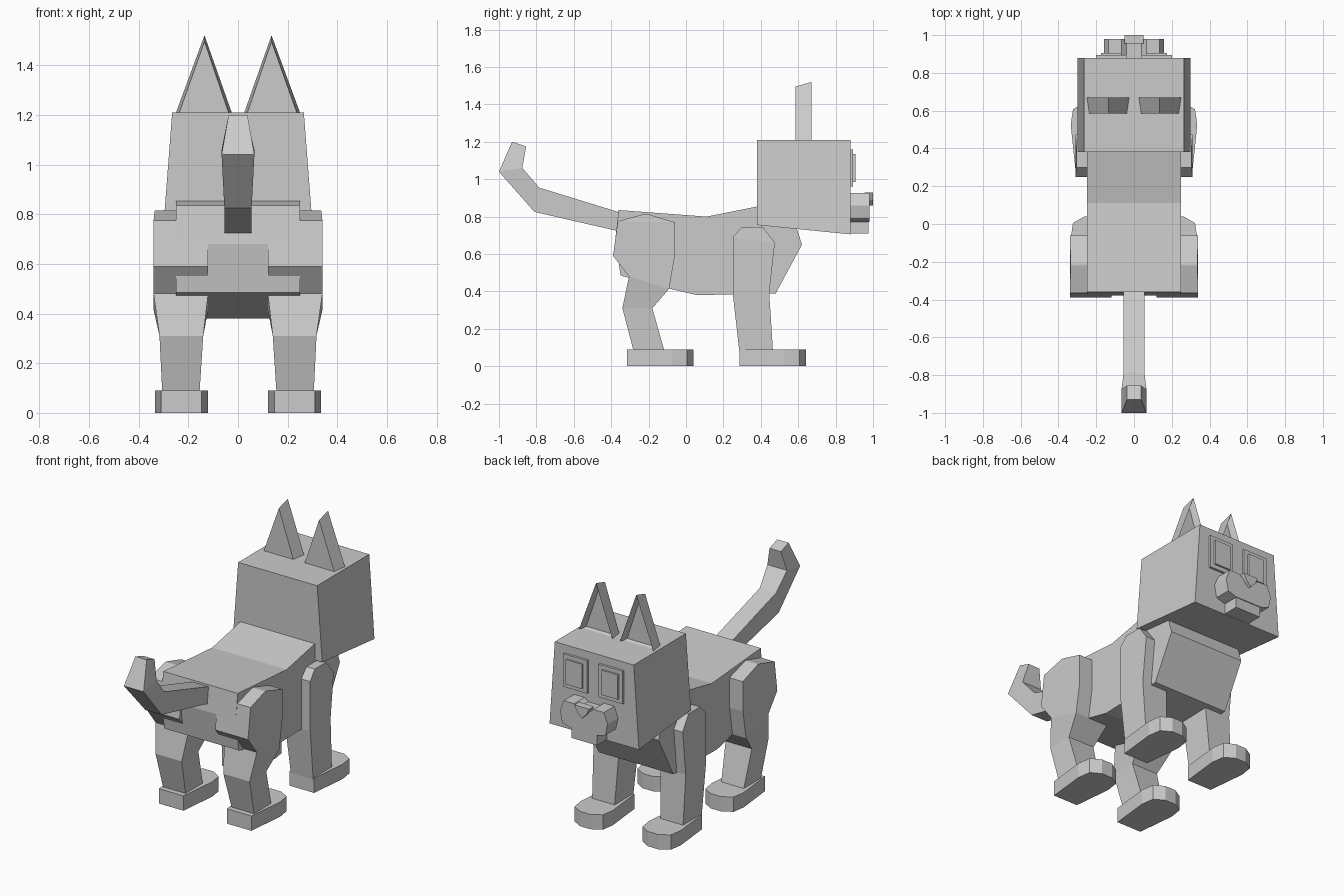
import bpy, bmesh

cube = bpy.data.objects.get("Cube")
if cube:
    bpy.data.objects.remove(cube, do_unlink=True)

grey = bpy.data.materials.new("plain grey")
grey.use_nodes = True
grey.diffuse_color = (0.6, 0.6, 0.6, 1)
grey.node_tree.nodes["Principled BSDF"].inputs["Base Color"].default_value = grey.diffuse_color


def loft(name, rings, mirror=False, inset=None):
    """Skin a row of matching rings and cap both ends; optionally recess the last cap."""
    bm = bmesh.new()
    rows = [[bm.verts.new(p) for p in ring] for ring in rings]
    n = len(rows[0])
    for a, b in zip(rows, rows[1:]):
        for i in range(n):
            j = (i + 1) % n
            bm.faces.new((a[i], a[j], b[j], b[i]))
    bm.faces.new(rows[0])
    end = bm.faces.new(rows[-1])
    bmesh.ops.recalc_face_normals(bm, faces=bm.faces)
    if inset:
        bmesh.ops.inset_region(bm, faces=[end], thickness=inset[0])
        bmesh.ops.translate(bm, verts=end.verts, vec=(0, -inset[1], 0))
    mesh = bpy.data.meshes.new(name)
    bm.to_mesh(mesh)
    bm.free()
    mesh.materials.append(grey)
    obj = bpy.data.objects.new(name, mesh)
    bpy.context.collection.objects.link(obj)
    if mirror:
        obj.modifiers.new("Mirror", 'MIRROR')
    return obj


def strip(name, stations, mirror=False):
    """Four-sided limb: each station is back (y, z), front (y, z), x from, x to."""
    loft(name, [[(x0, yb, zb), (x1, yb, zb), (x1, yf, zf), (x0, yf, zf)]
                for yb, zb, yf, zf, x0, x1 in stations], mirror)


def plate(name, outline, y0, y1, mirror=False):
    """Outline in x, z pushed along y."""
    loft(name, [[(x, y, z) for x, z in outline] for y in (y0, y1)], mirror)


def rect(x0, x1, z0, z1):
    return [(x0, z0), (x1, z0), (x1, z1), (x0, z1)]


# Body: side profile extruded across
side = [(-.36, .835), (.11, .80), (.385, .855), (.57, .89), (.585, .76), (.62, .65),
        (.48, .39), (.06, .38), (-.09, .415), (-.35, .485), (-.378, .68)]
loft("body", [[(x, y, z) for y, z in side] for x in (-.25, .25)])

# Head: box tapering to the top, with a sloping underside
strip("head", [(.38, .755, .88, .705, -.30, .30), (.38, 1.21, .88, 1.21, -.265, .265)])

# Ears with recessed fronts
loft("ear", [[(.035, .585, 1.2), (.24, .585, 1.2), (.135, .585, 1.495)],
             [(.022, .67, 1.2), (.253, .67, 1.2), (.135, .67, 1.52)]],
     mirror=True, inset=(.03, .04))

# Eyes
plate("eye_surround", rect(.04, .20, .96, 1.16), .87, .894, True)
plate("eye", rect(.065, .175, .985, 1.135), .89, .905, True)

# Muzzle, nose and jaw
half = [(.04, .905), (.065, .925), (.135, .925), (.16, .86), (.145, .79), (.09, .772)]
plate("muzzle", half + [(-x, z) for x, z in reversed(half)], .87, .98)
plate("nose", [(-.05, .93), (.05, .93), (.03, .89), (0, .86), (-.03, .89)], .955, 1)
plate("jaw", rect(-.085, .085, .71, .775), .87, .975)

# Legs
strip("hind_leg", [(-.22, .815, -.21, .815, .13, .335), (-.365, .775, -.06, .77, .12, .34),
                   (-.39, .59, -.06, .59, .12, .34), (-.305, .48, -.09, .415, .12, .34),
                   (-.34, .31, -.18, .31, .14, .316), (-.28, .08, -.115, .08, .155, .305)], True)
strip("front_leg", [(.30, .745, .41, .745, .13, .305), (.25, .69, .475, .66, .13, .31),
                    (.25, .39, .445, .39, .14, .31), (.285, .08, .465, .08, .155, .305)], True)

# Paws: shared outline, wide towards the toes
half_paw = [(.082, 0), (.107, .24), (.095, .32), (.035, .355)]
paw = half_paw + [(-x, y) for x, y in reversed(half_paw)]
for name, start in (("front_paw", .287), ("hind_paw", -.315)):
    loft(name, [[(.228 + x, start + y, z) for x, y in paw] for z in (0, .09)], True)

# Tail with upturned tip
strip("tail", [(-.33, .715, -.33, .815, -.055, .055), (-.81, .825, -.785, .955, -.055, .055),
               (-1, 1.04, -.875, 1.06, -.066, .066), (-.93, 1.2, -.855, 1.175, -.038, .038)])
